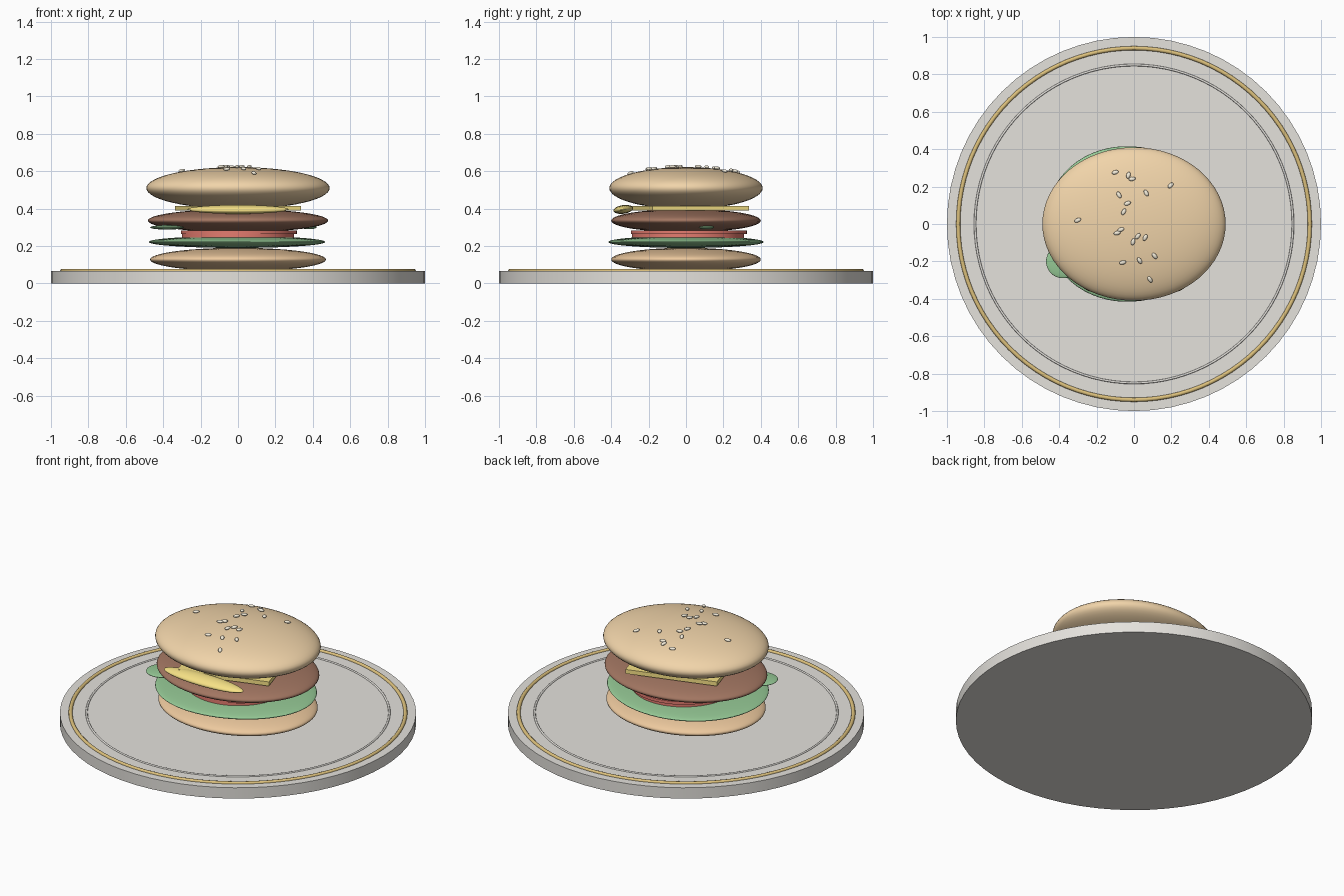
import bpy, math
from mathutils import Vector

if "Cube" in bpy.data.objects:
    bpy.data.objects.remove(bpy.data.objects["Cube"])


def material(name, rgb):
    m = bpy.data.materials.new(name)
    m.diffuse_color = (*rgb, 1)
    m.use_nodes = True
    m.node_tree.nodes["Principled BSDF"].inputs["Base Color"].default_value = m.diffuse_color
    return m


CERAMIC = material("ceramic", (0.78, 0.76, 0.72))
GOLD = material("gold", (0.72, 0.53, 0.2))
BREAD = material("bread", (0.88, 0.66, 0.4))
BREAD_LOW = material("bread_low", (0.84, 0.58, 0.34))
MEAT = material("meat", (0.36, 0.18, 0.12))
LEAF = material("leaf", (0.3, 0.58, 0.3))
RED = material("red", (0.78, 0.2, 0.16))
YELLOW = material("yellow", (0.93, 0.76, 0.24))
SEED = material("seed", (0.9, 0.84, 0.7))


def finish(name, mat, angle=40):
    ob = bpy.context.object
    ob.name = name
    ob.data.materials.append(mat)
    bpy.ops.object.transform_apply(location=False, rotation=False, scale=True)
    bpy.ops.object.shade_smooth_by_angle(angle=math.radians(angle))
    return ob


def ellipsoid(name, mat, loc, radii, rot=(0, 0, 0), seg=64, rings=32):
    bpy.ops.mesh.primitive_uv_sphere_add(segments=seg, ring_count=rings, radius=1,
                                         location=loc, rotation=rot)
    bpy.context.object.scale = radii
    return finish(name, mat, 80)


def disc(name, mat, loc, radius, depth):
    bpy.ops.mesh.primitive_cylinder_add(vertices=64, radius=radius, depth=depth, location=loc)
    return finish(name, mat)


def ring(name, mat, z, radius, tube):
    bpy.ops.mesh.primitive_torus_add(major_segments=96, minor_segments=12, location=(0, 0, z),
                                     major_radius=radius, minor_radius=tube)
    return finish(name, mat, 80)


# Plate with its gold rim and inner line
disc("plate", CERAMIC, (0, 0, 0.0335), 1.0, 0.067)
ring("gold_rim", GOLD, 0.067, 0.94, 0.011)
ring("inner_line", CERAMIC, 0.067, 0.85, 0.006)

# Bottom bun
ellipsoid("bottom_bun", BREAD_LOW, (0, 0, 0.128), (0.47, 0.40, 0.063))

# Lettuce: a flat leaf, fuller on its left side
lettuce = ellipsoid("lettuce", LEAF, (-0.005, 0, 0.222), (0.472, 0.415, 0.032))
for v in lettuce.data.vertices:
    v.co.y *= 1 - 0.14 * v.co.x

# Leaf tips that show below the patty
ellipsoid("leaf_tip_left", LEAF, (-0.38, -0.2, 0.3), (0.09, 0.09, 0.012))
ellipsoid("leaf_tip_right", LEAF, (0.38, 0.11, 0.3), (0.04, 0.04, 0.01))

# Tomato slices
disc("tomato_lower", RED, (0.0, 0.01, 0.254), 0.30, 0.03)
disc("tomato_upper", RED, (0.005, 0.015, 0.273), 0.31, 0.018)

# Patty
ellipsoid("patty", MEAT, (0, 0, 0.336), (0.482, 0.40, 0.062))

# Cheese slice, turned a little, with a melted front lip
bpy.ops.mesh.primitive_cube_add(size=1, location=(0, 0, 0.402),
                                rotation=(0, 0, math.radians(17)))
bpy.context.object.scale = (0.54, 0.54, 0.026)
finish("cheese_slice", YELLOW)
ellipsoid("cheese_lip", YELLOW, (0, -0.335, 0.396), (0.27, 0.053, 0.023),
          (math.radians(8), 0, 0))

# Top bun
C, R = Vector((0, 0, 0.51)), Vector((0.49, 0.41, 0.112))
ellipsoid("top_bun", BREAD, C, R)

# Sesame seeds laid on the bun: x, y, heading in degrees
seeds = [(-0.10, 0.275, 15), (-0.03, 0.26, 75), (-0.01, 0.24, 10), (-0.08, 0.155, 120),
         (0.065, 0.165, 120), (0.195, 0.205, 45), (-0.035, 0.11, 20), (-0.055, 0.065, 60),
         (-0.30, 0.02, 25), (-0.07, -0.03, 20), (-0.09, -0.048, 15), (0.02, -0.065, 50),
         (0.06, -0.072, 65), (-0.005, -0.095, 75), (-0.06, -0.205, 15), (0.03, -0.195, 120),
         (0.11, -0.17, 130), (0.085, -0.295, 120)]
for i, (x, y, a) in enumerate(seeds):
    h = R.z * math.sqrt(1 - (x / R.x) ** 2 - (y / R.y) ** 2)
    normal = Vector((x / R.x ** 2, y / R.y ** 2, h / R.z ** 2)).normalized()
    turn = normal.to_track_quat('Z', 'Y').to_euler()
    seed = ellipsoid(f"seed_{i + 1}", SEED, C + Vector((x, y, h)) + normal * 0.006,
                     (0.019, 0.011, 0.008), seg=16, rings=8)
    tilt = Vector((0, 0, 1)).rotation_difference(normal).to_matrix()
    c, s = math.cos(math.radians(a)), math.sin(math.radians(a))
    for v in seed.data.vertices:
        p = v.co
        v.co = tilt @ Vector((c * p.x - s * p.y, s * p.x + c * p.y, p.z))
